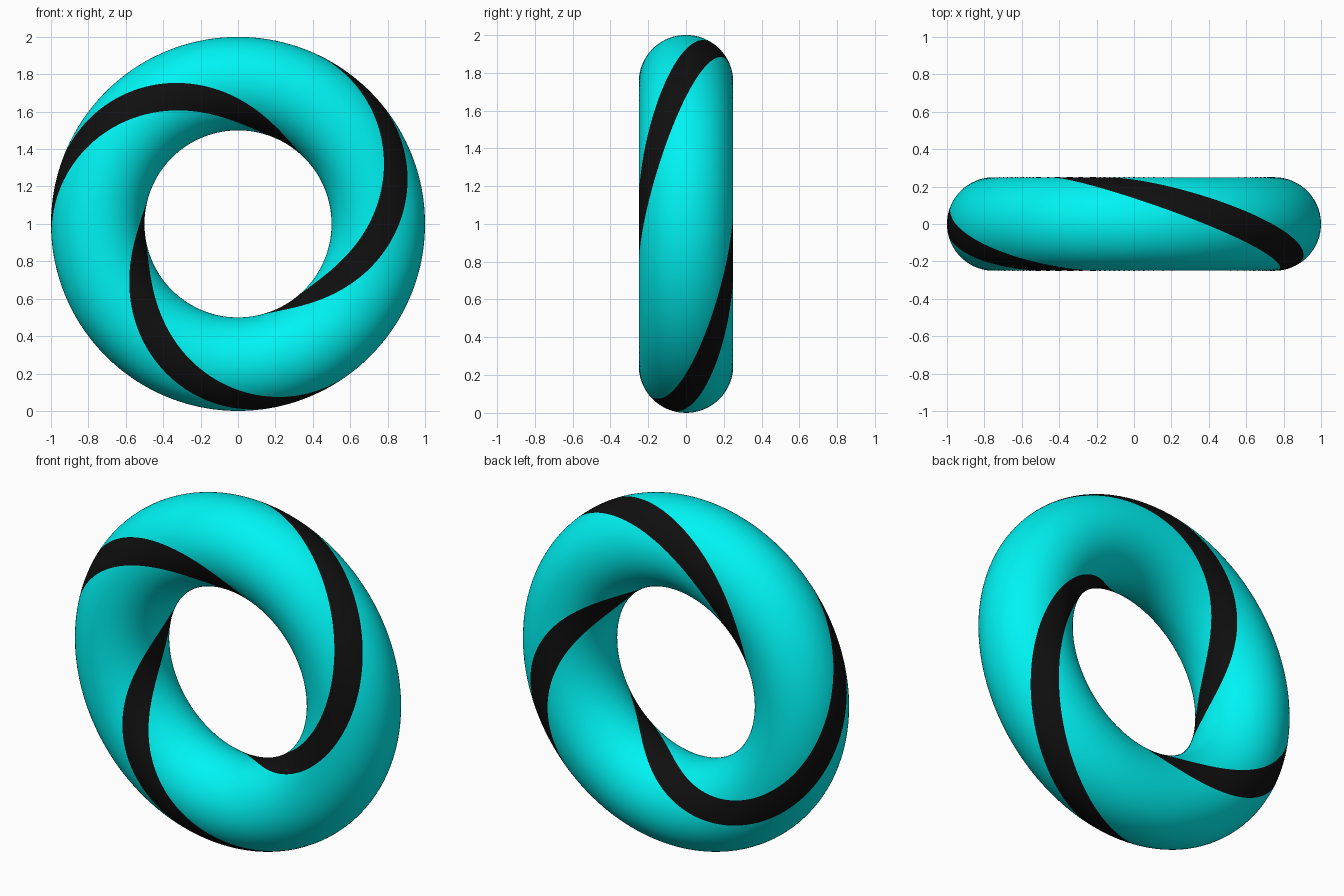
import bpy, bmesh
from math import sin, cos, pi, radians

if "Cube" in bpy.data.objects:
    bpy.data.objects.remove(bpy.data.objects["Cube"])

R, r = 0.75, 0.25            # ring and tube radii
SEG = 180                    # steps round the ring
START = radians(55)          # where the stripe crosses the outer rim
HALF = radians(19)           # half width of the stripe, as a tube angle
NS, NB = 8, 24               # steps across one stripe / one body band


def material(name, col):
    m = bpy.data.materials.new(name)
    m.diffuse_color = col
    m.use_nodes = True
    m.node_tree.nodes["Principled BSDF"].inputs["Base Color"].default_value = m.diffuse_color
    return m


# tube angles: stripe then body band, repeated on the opposite side
half = [-HALF + 2 * HALF * k / NS for k in range(NS)]
half += [HALF + (pi - 2 * HALF) * k / NB for k in range(NB)]
angles = half + [a + pi for a in half]
H, N = len(half), len(angles)

# ring whose mesh loops twist one and a half turns round the tube
bm = bmesh.new()
grid = []
for i in range(SEG):
    t = 2 * pi * i / SEG
    row = []
    for v in angles:
        p = v - 1.5 * (t - START)
        d = R + r * cos(p)
        row.append(bm.verts.new((d * cos(t), -r * sin(p), 1 + d * sin(t))))
    grid.append(row)

for i in range(SEG):
    # the last step joins the first with a half-turn shift
    k = (i + 1) % SEG
    s = H if k == 0 else 0
    for j in range(N):
        a, b = j, (j + 1) % N
        f = bm.faces.new((grid[i][a], grid[i][b],
                          grid[k][(b + s) % N], grid[k][(a + s) % N]))
        f.smooth = True
        f.material_index = 1 if j % H < NS else 0
bmesh.ops.recalc_face_normals(bm, faces=bm.faces)

mesh = bpy.data.meshes.new("striped_ring")
bm.to_mesh(mesh)
bm.free()
mesh.materials.append(material("cyan", (0.0, 0.9, 0.9, 1)))
mesh.materials.append(material("black", (0.005, 0.005, 0.005, 1)))
ring = bpy.data.objects.new("striped_ring", mesh)
bpy.context.collection.objects.link(ring)
